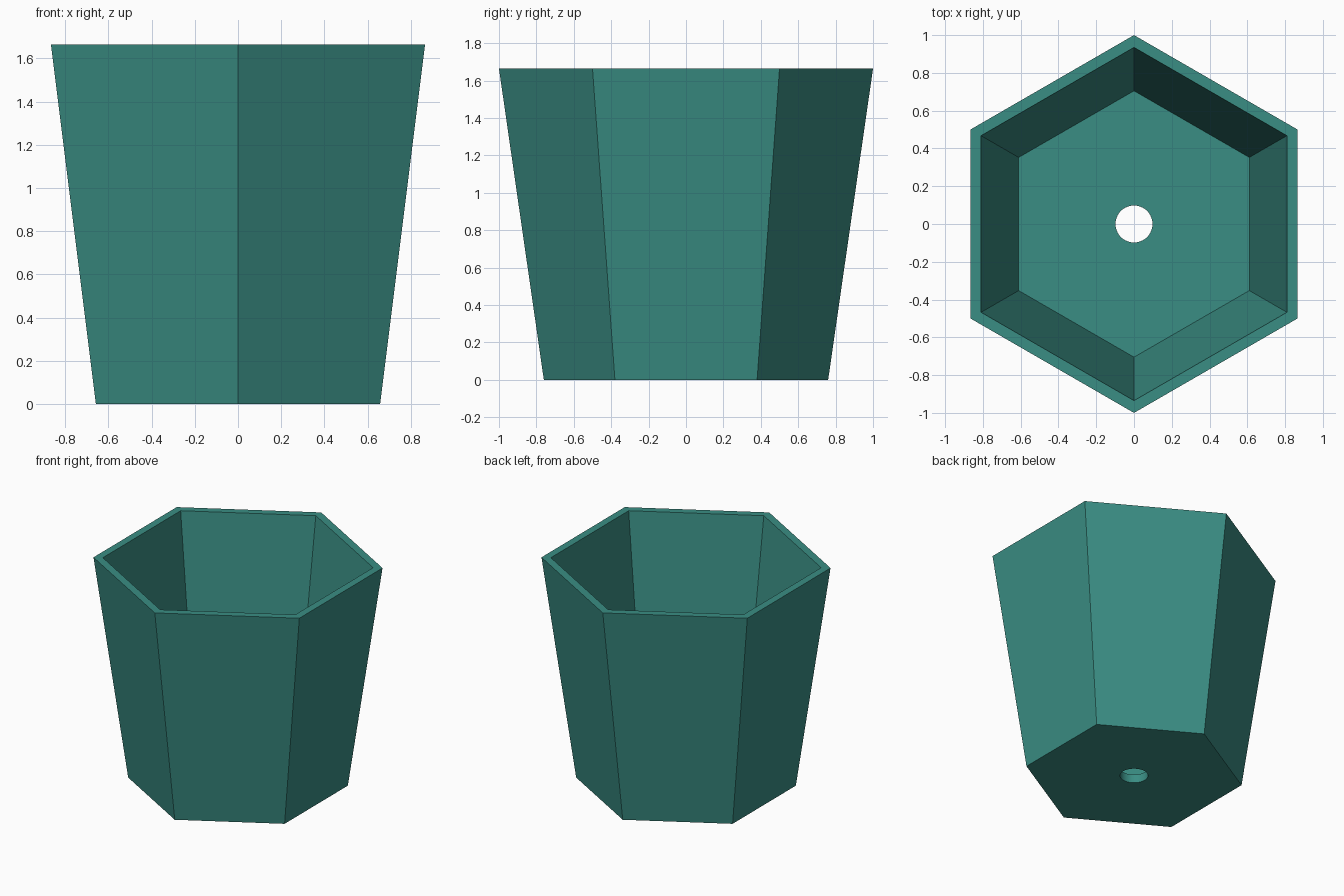
import bpy, bmesh, math

if "Cube" in bpy.data.objects:
    bpy.data.objects.remove(bpy.data.objects["Cube"])

SIDES, STEPS = 6, 6            # hexagonal pot, hole segments per side
HEIGHT, FLOOR = 1.665, 0.065

bm = bmesh.new()


def ring(radius, z, count):
    """Closed ring of points with a corner facing the front."""
    return [bm.verts.new((radius * math.sin(2 * math.pi * i / count),
                          -radius * math.cos(2 * math.pi * i / count), z))
            for i in range(count)]


def bridge(a, b):
    n = len(a)
    for i in range(n):
        j = (i + 1) % n
        bm.faces.new((a[i], a[j], b[j], b[i]))


def plate_with_hole(outer, hole):
    """Flat hexagon around a round hole, one face per side."""
    for k in range(SIDES):
        arc = [hole[(k * STEPS + s) % len(hole)] for s in range(STEPS, -1, -1)]
        bm.faces.new([outer[k], outer[(k + 1) % SIDES]] + arc)


# Tapered walls and rim
outer_bottom = ring(0.76, 0, SIDES)
outer_top = ring(1.0, HEIGHT, SIDES)
inner_top = ring(0.935, HEIGHT, SIDES)
inner_bottom = ring(0.705, FLOOR, SIDES)
bridge(outer_bottom, outer_top)
bridge(outer_top, inner_top)
bridge(inner_top, inner_bottom)

# Floor with drainage hole
hole_low = ring(0.098, 0, SIDES * STEPS)
hole_high = ring(0.098, FLOOR, SIDES * STEPS)
plate_with_hole(outer_bottom, hole_low)
plate_with_hole(inner_bottom, hole_high)
bridge(hole_low, hole_high)

bmesh.ops.recalc_face_normals(bm, faces=bm.faces[:])
mesh = bpy.data.meshes.new("planter_pot")
bm.to_mesh(mesh)
bm.free()

# Single teal colour
teal = bpy.data.materials.new("teal")
teal.diffuse_color = (0.042, 0.268, 0.228, 1)
teal.use_nodes = True
teal.node_tree.nodes["Principled BSDF"].inputs["Base Color"].default_value = teal.diffuse_color
mesh.materials.append(teal)

pot = bpy.data.objects.new("planter_pot", mesh)
bpy.context.collection.objects.link(pot)
bpy.context.view_layer.objects.active = pot
pot.select_set(True)
bpy.ops.object.shade_smooth_by_angle(angle=math.radians(30))
